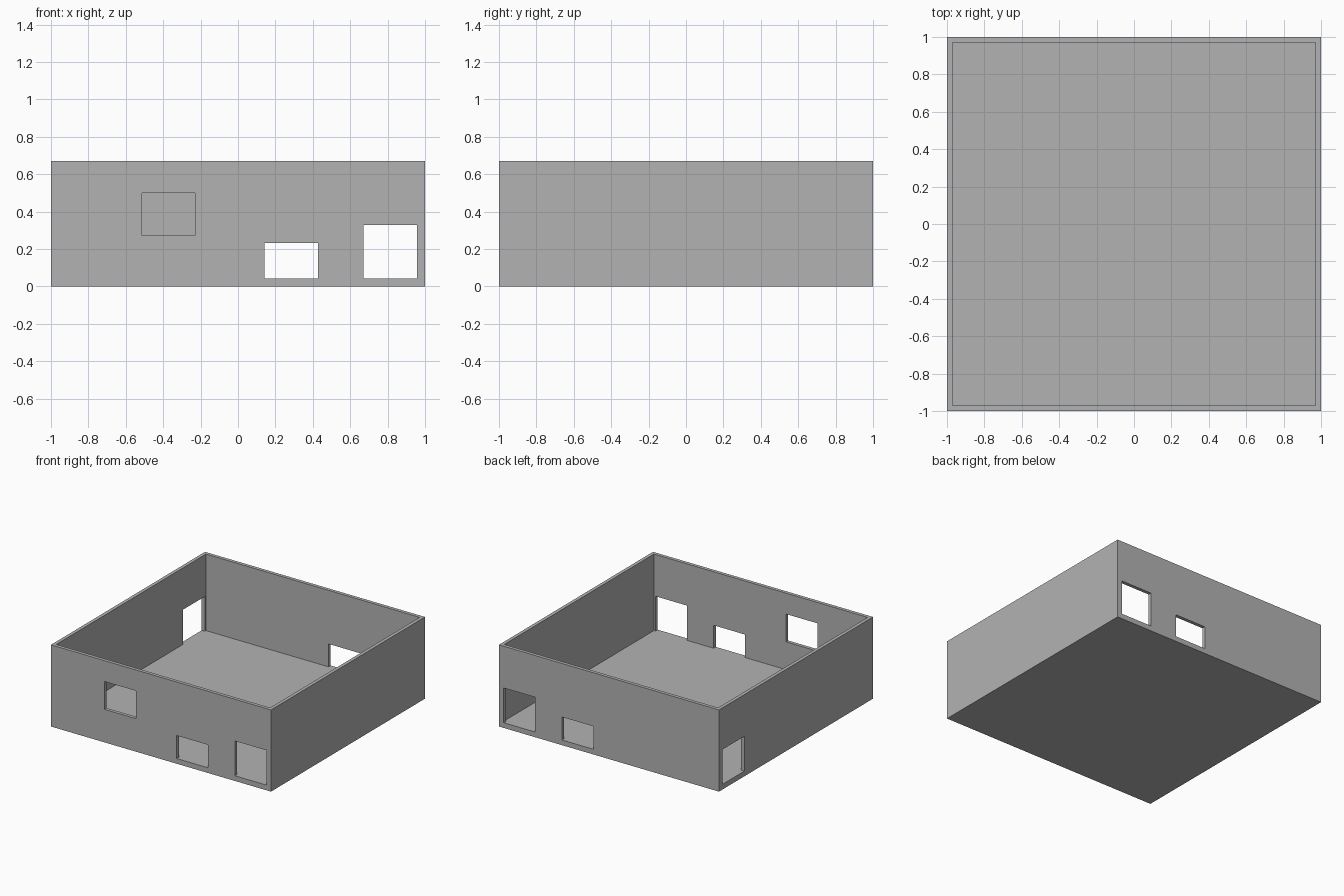
import bpy
import bmesh
from mathutils import Matrix, Vector

if "Cube" in bpy.data.objects:
    bpy.data.objects.remove(bpy.data.objects["Cube"], do_unlink=True)

U = 1 / 70              # building module
HALF = 1.0
WALL = 2 * U
FLOOR = 3 * U
HEIGHT = 47 * U

grey = bpy.data.materials.new("plain_grey")
grey.use_nodes = True
grey.diffuse_color = (0.45, 0.45, 0.45, 1)
grey.node_tree.nodes["Principled BSDF"].inputs["Base Color"].default_value = grey.diffuse_color


def box(name, low, high):
    """Axis-aligned box between two corners."""
    low, high = Vector(low), Vector(high)
    bm = bmesh.new()
    place = Matrix.Translation((low + high) / 2) @ Matrix.Diagonal((*(high - low), 1))
    bmesh.ops.create_cube(bm, size=1, matrix=place)
    mesh = bpy.data.meshes.new(name)
    bm.to_mesh(mesh)
    bm.free()
    mesh.materials.append(grey)
    obj = bpy.data.objects.new(name, mesh)
    bpy.context.collection.objects.link(obj)
    return obj


def cut(target, cutter):
    """Subtract the cutter, then remove it."""
    cutter.hide_render = True
    mod = target.modifiers.new(cutter.name, "BOOLEAN")
    mod.operation = "DIFFERENCE"
    mod.solver = "EXACT"
    mod.object = cutter
    bpy.context.view_layer.objects.active = target
    bpy.ops.object.modifier_apply(modifier=mod.name)
    bpy.data.objects.remove(cutter, do_unlink=True)


# Open-topped room with floor and four walls
room = box("room_shell", (-HALF, -HALF, 0), (HALF, HALF, HEIGHT))
inner = HALF - WALL
cut(room, box("room_hollow", (-inner, -inner, FLOOR), (inner, inner, HEIGHT + 0.2)))

# Openings: wall, start and end along it, bottom and top, in modules
openings = [
    ("front", -36, -16, 19, 35),   # high window
    ("front", 10, 30, 3, 16.2),    # low window
    ("front", 47, 67, 3, 23),      # doorway
    ("back", 10, 30, 3, 16.2),
    ("back", 47, 67, 3, 23),
    ("right", 47, 67, 3, 23),
]
outside, inside = HALF + 0.1, HALF - 0.1
for wall, start, end, bottom, top in openings:
    a, b, z0, z1 = start * U, end * U, bottom * U, top * U
    if wall == "front":
        low, high = (a, -outside, z0), (b, -inside, z1)
    elif wall == "back":
        low, high = (a, inside, z0), (b, outside, z1)
    else:
        low, high = (-outside, a, z0), (-inside, b, z1)
    cut(room, box(wall + "_opening", low, high))
